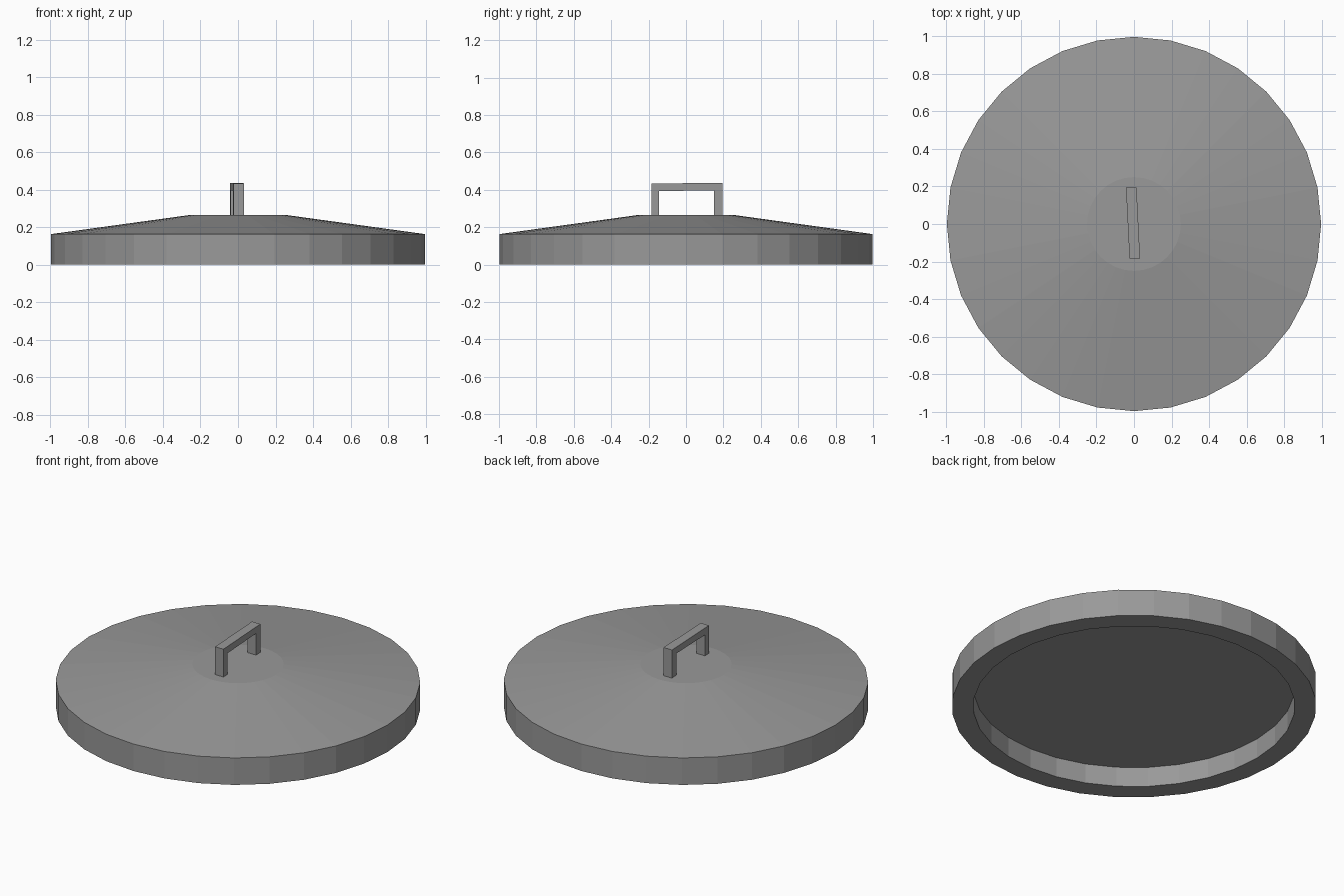
import bpy
import bmesh
from math import cos, sin, tau

if "Cube" in bpy.data.objects:
    bpy.data.objects.remove(bpy.data.objects["Cube"])

SIDES = 32

# Dark grey metal
metal = bpy.data.materials.new("dark_grey")
metal.diffuse_color = (0.32, 0.32, 0.32, 1)
metal.use_nodes = True
metal.node_tree.nodes["Principled BSDF"].inputs["Base Color"].default_value = metal.diffuse_color


def finish(name, bm):
    bmesh.ops.recalc_face_normals(bm, faces=bm.faces)
    mesh = bpy.data.meshes.new(name)
    bm.to_mesh(mesh)
    bm.free()
    mesh.materials.append(metal)
    obj = bpy.data.objects.new(name, mesh)
    bpy.context.collection.objects.link(obj)
    return obj


def lathe(name, profile):
    """Revolve (radius, z) points around z and cap both ends."""
    bm = bmesh.new()
    rings = [[bm.verts.new((r * cos(tau * i / SIDES), r * sin(tau * i / SIDES), z))
              for i in range(SIDES)] for r, z in profile]
    for a, b in zip(rings, rings[1:]):
        for i in range(SIDES):
            j = (i + 1) % SIDES
            bm.faces.new((a[i], a[j], b[j], b[i]))
    bm.faces.new(rings[0])
    bm.faces.new(rings[-1])
    return finish(name, bm)


# Lid: recessed underside, upright rim, shallow cone and flat centre
lathe("lid", [(0.88, 0.12), (0.88, 0), (0.998, 0), (0.998, 0.163), (0.25, 0.266)])

# Handle: squared arch, set slightly askew across the lid
outer = [(-0.185, 0.26), (-0.185, 0.434), (0.195, 0.436), (0.195, 0.26)]
inner = [(-0.145, 0.26), (-0.145, 0.393), (0.15, 0.397), (0.15, 0.26)]
bm = bmesh.new()


def section(k):
    """Four corners of the handle's cross-section at arch point k."""
    pts = []
    for (y, z), side in ((outer[k], -1), (outer[k], 1), (inner[k], 1), (inner[k], -1)):
        x = -0.005 - 0.05 * y + side * 0.028
        pts.append(bm.verts.new((x, y, z)))
    return pts


sections = [section(k) for k in range(4)]
for a, b in zip(sections, sections[1:]):
    for i in range(4):
        j = (i + 1) % 4
        bm.faces.new((a[i], a[j], b[j], b[i]))
bm.faces.new(sections[0])
bm.faces.new(sections[-1])
finish("handle", bm)
